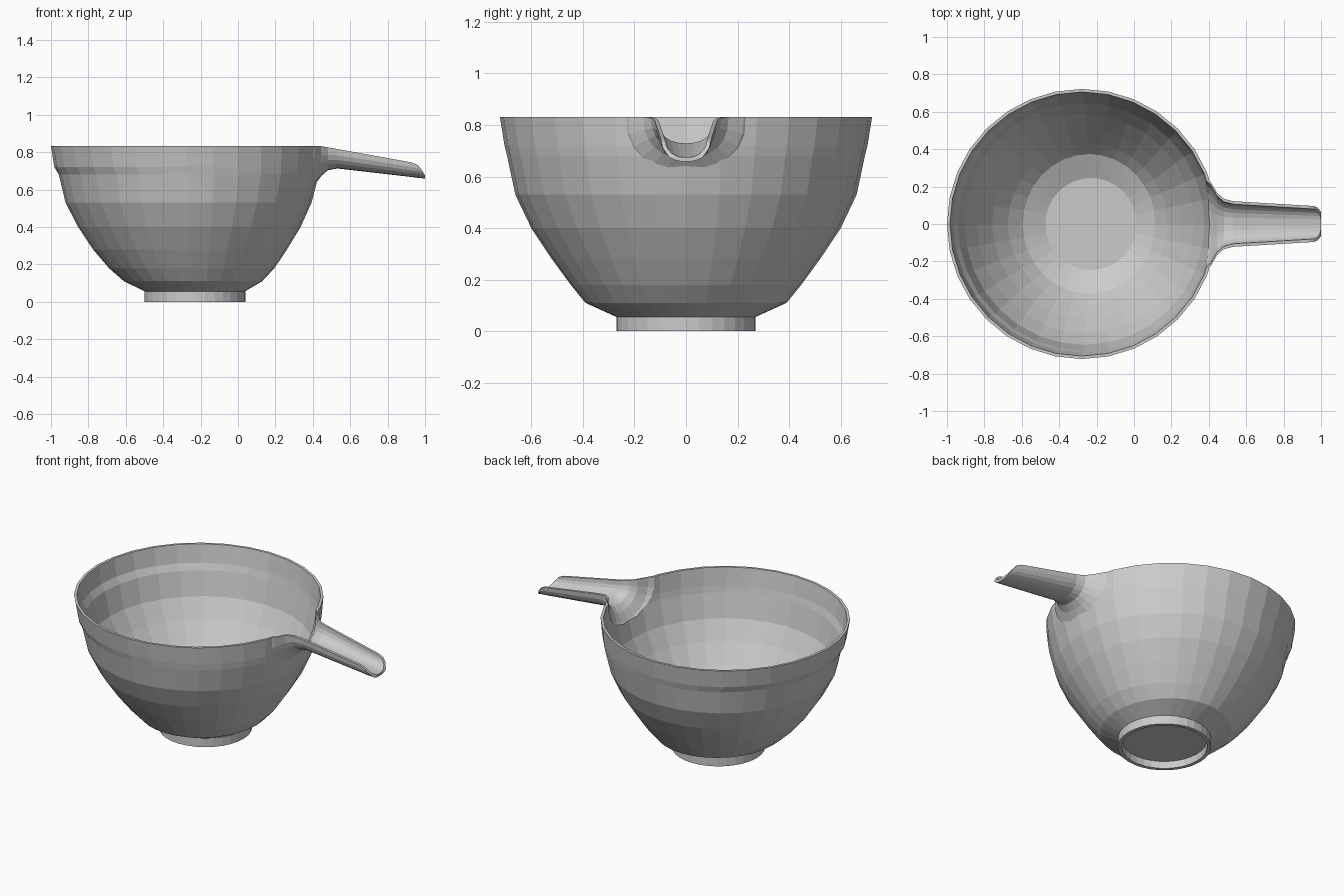
import bpy, bmesh, math

if "Cube" in bpy.data.objects:
    bpy.data.objects.remove(bpy.data.objects["Cube"])

SIDES = 32
WALL = 0.016


def loft(name, rings):
    """Closed solid skinned through rings of equal point count."""
    bm = bmesh.new()
    loops = [[bm.verts.new(p) for p in r] for r in rings]
    n = len(loops[0])
    for a, b in zip(loops, loops[1:]):
        for i in range(n):
            j = (i + 1) % n
            bm.faces.new((a[i], a[j], b[j], b[i]))
    bm.faces.new(loops[0][::-1])
    bm.faces.new(loops[-1])
    bmesh.ops.recalc_face_normals(bm, faces=bm.faces)
    me = bpy.data.meshes.new(name)
    bm.to_mesh(me)
    bm.free()
    ob = bpy.data.objects.new(name, me)
    bpy.context.collection.objects.link(ob)
    return ob


def oval(z, x0, x1, ry, inset=0.0):
    cx, rx = (x0 + x1) / 2, (x1 - x0) / 2 - inset
    return [(cx + rx * math.cos(2 * math.pi * i / SIDES),
             (ry - inset) * math.sin(2 * math.pi * i / SIDES), z)
            for i in range(SIDES)]


def combine(target, tool, operation):
    mod = target.modifiers.new(operation, 'BOOLEAN')
    mod.operation = operation
    mod.solver = 'EXACT'
    mod.object = tool
    bpy.context.view_layer.objects.active = target
    bpy.ops.object.modifier_apply(modifier=mod.name)
    bpy.data.objects.remove(tool)


# Bowl profile: height, left edge, right edge, half depth
TOP = 0.832
profile = [(0.052, -0.49, 0.03, 0.262), (0.11, -0.61, 0.13, 0.39),
           (0.18, -0.69, 0.195, 0.447), (0.28, -0.775, 0.262, 0.52),
           (0.40, -0.855, 0.335, 0.60), (0.53, -0.922, 0.393, 0.662),
           (0.68, -0.958, 0.432, 0.694), (0.72, -0.982, 0.438, 0.704),
           (TOP, -1.0, 0.445, 0.722)]
bowl = loft("bowl", [oval(*p) for p in profile])

# Bowl interior, carried above the rim
inner = [oval(z + (0.014 if z < 0.5 else 0), a, b, r, WALL) for z, a, b, r in profile[:-1]]
z, a, b, r = profile[-1]
inner += [oval(z, a, b, r, WALL), oval(z + 0.1, a, b, r, WALL)]
cavity = loft("bowl_cavity", inner)

# Spout stations: x, half width, top, bottom, trim height of the lip
stations = [(0.34, 0.29, TOP, 0.58, TOP), (0.41, 0.225, TOP, 0.625, TOP),
            (0.445, 0.165, TOP, 0.672, TOP), (0.48, 0.135, 0.826, 0.703, 0.826),
            (0.53, 0.122, 0.817, 0.713, 0.817), (0.93, 0.098, 0.745, 0.667, 0.745),
            (0.96, 0.096, 0.740, 0.663, 0.732), (0.98, 0.093, 0.737, 0.661, 0.708),
            (1.0, 0.089, 0.733, 0.658, 0.676)]


def channel(x, w, top, bottom, trim, steps=12):
    """U-shaped section, cut off at the trim height."""
    depth = top - bottom
    e = 0.85
    a0 = math.asin(min(1, ((top - trim) / depth) ** (1 / e)))
    pts = []
    for i in range(steps + 1):
        t = a0 + (math.pi - 2 * a0) * i / steps
        c, s = math.cos(t), max(0.0, math.sin(t))
        pts.append((x, w * math.copysign(abs(c) ** e, c), top - depth * s ** e))
    return pts


def groove(x, w, top, bottom):
    """Inside of the channel, extended upward."""
    pts = channel(x, w - WALL, top, bottom + WALL, top)
    return [(x, w - WALL, 1.0)] + pts + [(x, WALL - w, 1.0)]


spout = loft("spout", [channel(*s) for s in stations])
cuts = [groove(*s[:4]) for s in stations]
cuts.append(groove(1.06, 0.086, 0.722, 0.65))
spout_groove = loft("spout_groove", cuts)

# Join the spout, then hollow both
combine(bowl, spout, 'UNION')
combine(bowl, cavity, 'DIFFERENCE')
combine(bowl, spout_groove, 'DIFFERENCE')

# Foot ring with recessed underside
foot = loft("foot_ring", [oval(0.0, -0.5, 0.04, 0.27), oval(0.056, -0.5, 0.04, 0.27)])
recess = loft("foot_recess", [oval(-0.05, -0.5, 0.04, 0.27, 0.02),
                              oval(0.045, -0.5, 0.04, 0.27, 0.024)])
combine(foot, recess, 'DIFFERENCE')
